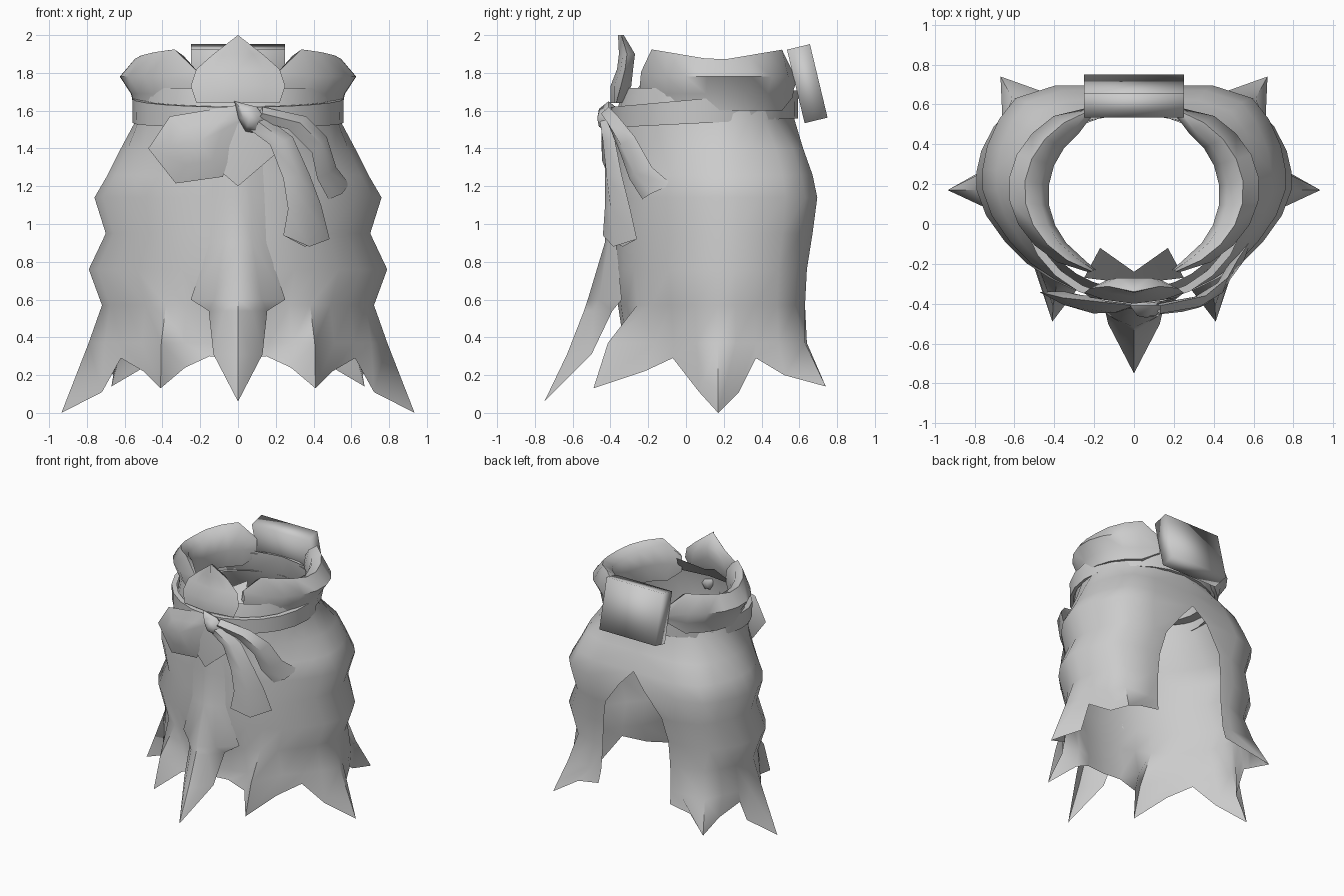
import bpy, bmesh, math
from mathutils import Vector, Matrix

old = bpy.data.objects.get("Cube")
if old:
    bpy.data.objects.remove(old, do_unlink=True)

cloth = bpy.data.materials.new("grey_cloth")
cloth.use_nodes = True
GREY = (0.6, 0.6, 0.6, 1)
cloth.diffuse_color = GREY
cloth.node_tree.nodes["Principled BSDF"].inputs["Base Color"].default_value = GREY


def finish(name, bm, angle=50, mirror=False):
    """Weld, optionally mirror across x, smooth and link one part."""
    if mirror:
        copy = bmesh.ops.duplicate(bm, geom=bm.verts[:] + bm.edges[:] + bm.faces[:])
        for v in copy["geom"]:
            if isinstance(v, bmesh.types.BMVert):
                v.co.x *= -1
    bmesh.ops.remove_doubles(bm, verts=bm.verts[:], dist=0.0005)
    bmesh.ops.recalc_face_normals(bm, faces=bm.faces[:])
    for f in bm.faces:
        f.smooth = True
    mesh = bpy.data.meshes.new(name)
    bm.to_mesh(mesh)
    bm.free()
    mesh.set_sharp_from_angle(angle=math.radians(angle))
    mesh.materials.append(cloth)
    obj = bpy.data.objects.new(name, mesh)
    bpy.context.collection.objects.link(obj)
    return obj


def sheet(name, rows, closed=False, **kw):
    """Skin a grid of points; closed joins each row's ends."""
    bm = bmesh.new()
    grid = [[bm.verts.new(p) for p in row] for row in rows]
    n = len(grid[0])
    for a, b in zip(grid, grid[1:]):
        for i in range(n if closed else n - 1):
            j = (i + 1) % n
            bm.faces.new((a[i], a[j], b[j], b[i]))
    return finish(name, bm, **kw)


def pillow(name, outline, y, depth, inset=0.55):
    """Puffed cushion from an (x, z) outline, bulging to front and back."""
    cx = sum(p[0] for p in outline) / len(outline)
    cz = sum(p[1] for p in outline) / len(outline)
    rows = []
    for k, d in ((0, -1), (inset, -0.85), (1, 0), (inset, 0.85), (0, 1)):
        rows.append([(cx + (px - cx) * k, y(px) * k + y(cx) * (1 - k) + d * depth,
                      cz + (pz - cz) * k) for px, pz in outline])
    return sheet(name, rows, closed=True, angle=60)


# Robe: half ring of columns from the rear slit round to the front
MID = 0.17
ring = [(0, 1), (.52, 1), (.78, .88), (.89, .68), (.97, .42), (1, .2), (1, 0), (.94, -.23),
        (.82, -.47), (.68, -.67), (.53, -.81), (.38, -.91), (.22, -.97), (0, -1)]
# height, half width, rear y, front y, slit half width
levels = [(1.72, .53, .56, -.33, 0), (1.55, .54, .575, -.38, 0),
          (1.4, .62, .62, -.38, 0), (1.26, .69, .67, -.38, 0),
          (1.14, .76, .695, -.38, .11), (.95, .70, .67, -.38, .25),
          (.76, .79, .64, -.38, .29), (.57, .72, .63, -.36, .30),
          (.37, .75, .64, -.33, .31)]
# ragged hem: long folded points with shoulders and valleys between them
hem = [(.32, .66, .27), (.5, .66, .24), (.67, .74, .14), (.66, .52, .2), (.74, .37, .29),
       (.74, .28, .11), (.935, MID, 0), (.72, .07, .11), (.62, -.07, .29), (.5, -.22, .22),
       (.41, -.49, .13), (.28, -.32, .24), (.15, -.34, .3), (0, -.34, .29)]
FLARE = {2: .3, 6: .22, 10: .7}
robe = []
for z, sx, back, front, slit in levels:
    row = []
    for i, (u, v) in enumerate(ring):
        if z > 1.5:
            u, v = Vector((u, v)).normalized()
        x = slit if i == 0 else u * sx
        p = Vector((x, MID + v * (back - MID if v > 0 else MID - front), z))
        if z < 0.4 and i in FLARE:
            p = p.lerp(Vector(hem[i][:2] + (z,)), FLARE[i])
        row.append(p)
    robe.append(row)
sheet("robe", robe + [hem], mirror=True, angle=65)

# Front panel: ridged strip with side lappets, ending in a forward point
panel = [(1.5, .12, -.40, -.37), (1.15, .14, -.41, -.37), (.9, .15, -.43, -.37),
         (.6, .25, -.52, -.34), (.54, .155, -.54, -.39), (.31, .13, -.63, -.5),
         (.06, 0, -.75, -.75)]
sheet("front_panel", [[(0, mid, z), (w * .5, (mid * 2 + edge) / 3, z), (w, edge, z)]
                      for z, w, mid, edge in panel], mirror=True)

# Belt: thin band, tilted up towards the rear
belt = []
for i in range(24):
    a = math.tau * i / 24
    loop = []
    for r, top in ((.95, 0), (.995, 0), (1, 1), (.93, 1)):
        x, y = .56 * r * math.sin(a), .095 + .5 * r * math.cos(a)
        loop.append((x, y, 1.53 + .05 * y + top * (.125 + .04 * y)))
    belt.append(loop)
sheet("belt", belt + belt[:1], angle=40)

# Collar: two rolled halves, parted at the front and the rear
section = [(.6, 1.6), (.7, 1.69), (1, 1.78), (.6, 1.865), (.2, 1.83), (0, 1.74), (.15, 1.6)]
collar = []
STEPS = 9
for i in range(STEPS + 1):
    a = math.radians(25 + 132 * i / STEPS)
    k = .4 if i in (0, STEPS) else 1
    row = []
    for t, z in section:
        t = .55 + (t - .55) * k
        z += .075 * abs(math.cos(a)) * (z > 1.8)
        row.append(((.43 + .2 * t) * math.sin(a), .15 + .03 * t + (.40 + .07 * t) * math.cos(a),
                    1.72 + (z - 1.72) * k))
    collar.append(row)
sheet("collar", collar, closed=True, angle=60, mirror=True)

# Pointed flap standing at the throat
flap = [(1.64, .22, -.40, -.34), (1.73, .25, -.40, -.29), (1.82, .22, -.365, -.28),
        (1.9, .13, -.355, -.27), (2, 0, -.36, -.33)]
sheet("throat_flap", [[(0, front, z), (w * .6, front + .02, z), (w, (front + back) / 2, z),
                       (w * .6, back, z), (0, back, z)] for z, w, front, back in flap], mirror=True)

# Inner fold behind the flap
sheet("inner_fold", [[(0, -.3, 1.66), (.25, -.27, 1.66)],
                     [(0, -.24, 1.74), (.17, -.12, 1.83)]], mirror=True)

# Pointed cloth hanging below the knot
sheet("lower_flap", [[(0, -.41, 1.56), (.2, -.38, 1.55)],
                     [(0, -.43, 1.42), (.21, -.37, 1.38)],
                     [(0, -.42, 1.2), (0, -.42, 1.2)]], mirror=True)

# Rear pad: tilted, softly shaded cushion block
bm = bmesh.new()
bmesh.ops.create_cube(bm, size=1)
bmesh.ops.scale(bm, vec=(.5, .125, .4), verts=bm.verts[:])
bmesh.ops.transform(bm, verts=bm.verts[:],
                    matrix=Matrix.Translation((0, .642, 1.743)) @ Matrix.Rotation(math.radians(13.5), 4, 'X'))
finish("rear_pad", bm, angle=120)

# Bow loop and knot
pillow("bow_loop", [(-.475, 1.4), (-.36, 1.57), (0, 1.63), (.015, 1.55), (-.08, 1.25), (-.33, 1.215)],
       lambda x: -.41 + .25 * max(0, -x - .2), .04)
pillow("knot", [(-.02, 1.65), (.1, 1.62), (.15, 1.55), (.1, 1.48), (.04, 1.49), (0, 1.56)],
       lambda x: -.41, .06)


def ribbon(name, path, drop):
    """Ribbon from pairs of edge points, folded along a raised centre."""
    rows = []
    for left, right in path:
        a, b = Vector(left), Vector(right)
        low = drop if (left, right) == path[-1] else 0
        mid = (a + b) / 2 - Vector((0, 0, low))
        rows.append([a, mid + Vector((.015, -.035, 0)), b, mid + Vector((-.01, .015, 0))])
    return sheet(name, rows, closed=True, angle=60)


ribbon("long_tail", [((.06, -.43, 1.5), (.13, -.41, 1.58)),
                     ((.17, -.43, 1.42), (.29, -.38, 1.46)),
                     ((.24, -.43, 1.24), (.38, -.34, 1.26)),
                     ((.265, -.43, 1.08), (.44, -.30, 1.1)),
                     ((.24, -.44, .94), (.485, -.26, .92))], .05)
ribbon("short_tail", [((.1, -.42, 1.55), (.13, -.41, 1.62)),
                      ((.27, -.40, 1.5), (.36, -.36, 1.57)),
                      ((.39, -.35, 1.38), (.47, -.27, 1.46)),
                      ((.42, -.30, 1.24), (.52, -.18, 1.3)),
                      ((.48, -.23, 1.13), (.59, -.075, 1.21))], .01)
